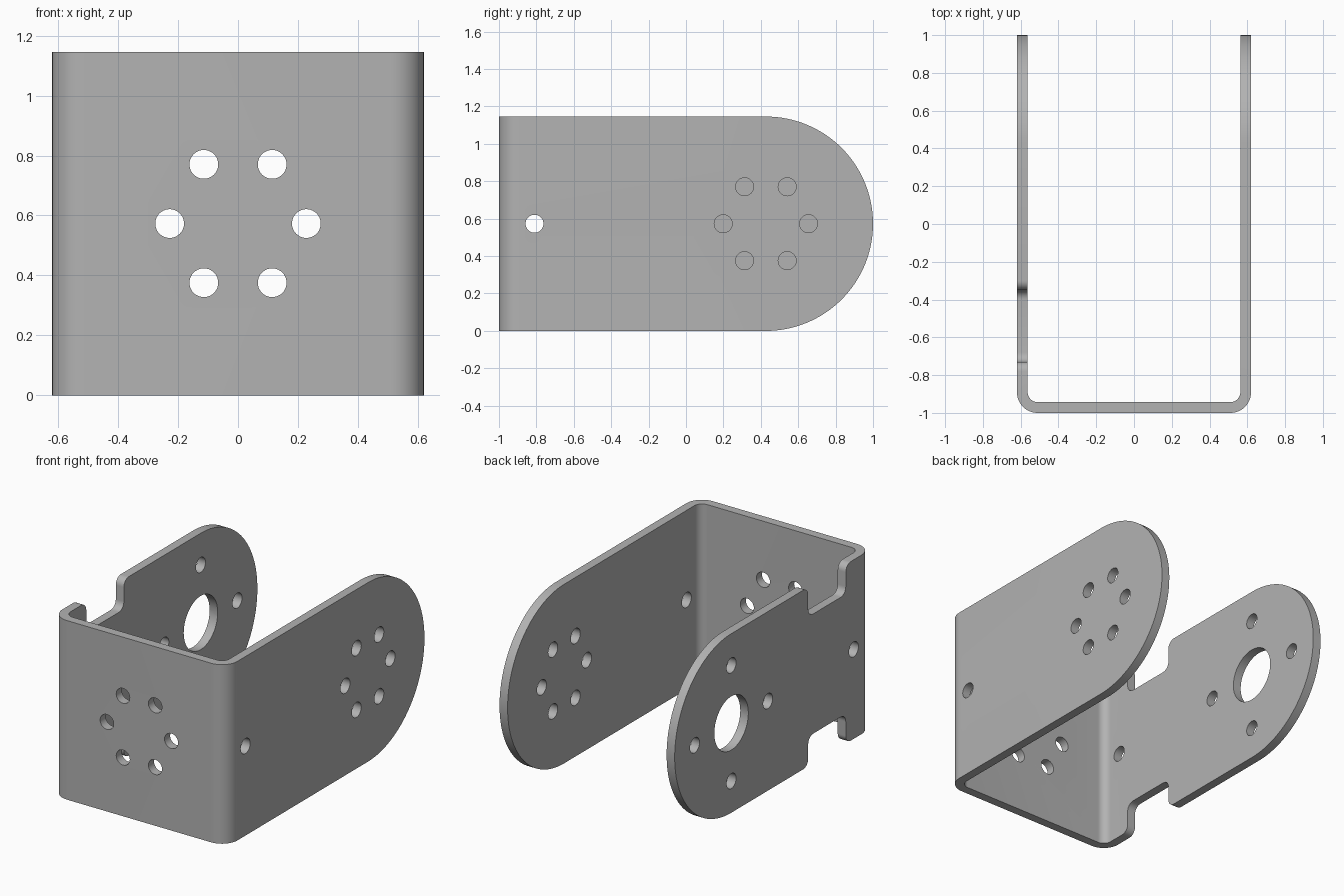
import bpy
import bmesh
from math import sin, cos, pi, radians
from mathutils import Matrix, Vector

cube = bpy.data.objects.get("Cube")
if cube:
    bpy.data.objects.remove(cube)

W, H, T = 0.62, 1.146, 0.057      # half width, height, sheet thickness
BEND = 0.11                       # outer bend radius
MID = H / 2
HUB_Y = 1 - MID                   # centre of the rounded ends
HOLE = 0.048


def arc(cx, cy, r, start, end, steps=12):
    angles = [radians(start + (end - start) * i / steps) for i in range(steps + 1)]
    return [(cx + r * cos(a), cy + r * sin(a)) for a in angles]


def prism(name, points, offset):
    """Extrude a closed outline of 3D points along an offset."""
    bm = bmesh.new()
    face = bm.faces.new([bm.verts.new(p) for p in points])
    made = bmesh.ops.extrude_face_region(bm, geom=[face])["geom"]
    verts = [v for v in made if isinstance(v, bmesh.types.BMVert)]
    bmesh.ops.translate(bm, verts=verts, vec=Vector(offset))
    bmesh.ops.recalc_face_normals(bm, faces=bm.faces)
    mesh = bpy.data.meshes.new(name)
    bm.to_mesh(mesh)
    bm.free()
    obj = bpy.data.objects.new(name, mesh)
    bpy.context.collection.objects.link(obj)
    return obj


def side_prism(name, outline, x0, x1):
    return prism(name, [(x0, y, z) for y, z in outline], (x1 - x0, 0, 0))


def ring(cy, cz, radius, count):
    return [(cy + radius * cos(2 * pi * i / count),
             cz + radius * sin(2 * pi * i / count)) for i in range(count)]


def circle(cx, cy, r):
    return arc(cx, cy, r, 0, 360, 40)[:-1]


# Bent sheet: U-shaped outline, cut to height by the side outline
half = arc(W - BEND, BEND - 1, BEND, -90, 0)
half += [(W, 1.1), (W - T, 1.1)]
inner = arc(W - BEND, BEND - 1, BEND - T, 0, -90)
right = half + inner
left_inner = [(-x, y) for x, y in reversed(inner)]
left_outer = [(-x, y) for x, y in reversed(half)]
outline = right + left_inner + left_outer
bracket = prism("bracket", [(x, y, -0.1) for x, y in outline], (0, 0, H + 0.2))

side = [(-1.2, 0)] + arc(HUB_Y, MID, MID, -90, 90, 64) + [(-1.2, H)]
trim = side_prism("side_outline_trim", side, -1, 1)

cutters = []

# Front plate holes
for x, z in ring(0, MID, 0.228, 6):
    cutters.append(prism("front_hole_cutter",
                         [(a, -1.1, b) for a, b in circle(x, z, HOLE)], (0, 0.3, 0)))

# Left (+x) arm: ring of six; right (-x) arm: ring of four and a large bore
for y, z in ring(HUB_Y, MID, 0.228, 6) + [(-0.81, MID)]:
    cutters.append(side_prism("left_arm_hole_cutter", circle(y, z, HOLE), 0.4, 0.8))
for y, z in ring(HUB_Y, MID, 0.37, 4) + [(-0.81, MID)]:
    cutters.append(side_prism("right_arm_hole_cutter", circle(y, z, HOLE), -0.8, -0.4))
cutters.append(side_prism("bore_cutter", circle(HUB_Y, MID, 0.172), -0.8, -0.4))

# Filleted notches in the top and bottom edges of the right arm
Y0, Y1, D, R = -0.73, -0.35, 0.19, 0.05
notch = [(Y0 - R, -0.1)]
notch += arc(Y0 - R, R, R, -90, 0, 8) + arc(Y0 + R, D - R, R, 180, 90, 8)
notch += arc(Y1 - R, D - R, R, 90, 0, 8) + arc(Y1 + R, R, R, 180, 270, 8)
notch += [(Y1 + R, -0.1)]
cutters.append(side_prism("bottom_notch_cutter", notch, -0.8, -0.45))
cutters.append(side_prism("top_notch_cutter", [(y, H - z) for y, z in notch], -0.8, -0.45))


def apply_boolean(tool, operation):
    mod = bracket.modifiers.new("cut", 'BOOLEAN')
    mod.operation, mod.solver, mod.object = operation, 'EXACT', tool
    bpy.ops.object.modifier_apply(modifier=mod.name)
    bpy.data.objects.remove(tool)


bpy.ops.object.select_all(action='DESELECT')
bracket.select_set(True)
bpy.context.view_layer.objects.active = bracket
apply_boolean(trim, 'INTERSECT')
for cutter in cutters:
    apply_boolean(cutter, 'DIFFERENCE')

# Single grey metal colour
grey = bpy.data.materials.new("grey_metal")
grey.use_nodes = True
colour = (0.45, 0.45, 0.45, 1)
grey.diffuse_color = colour
grey.node_tree.nodes["Principled BSDF"].inputs["Base Color"].default_value = colour
bracket.data.materials.clear()
bracket.data.materials.append(grey)
bpy.ops.object.shade_smooth_by_angle(angle=radians(30))
